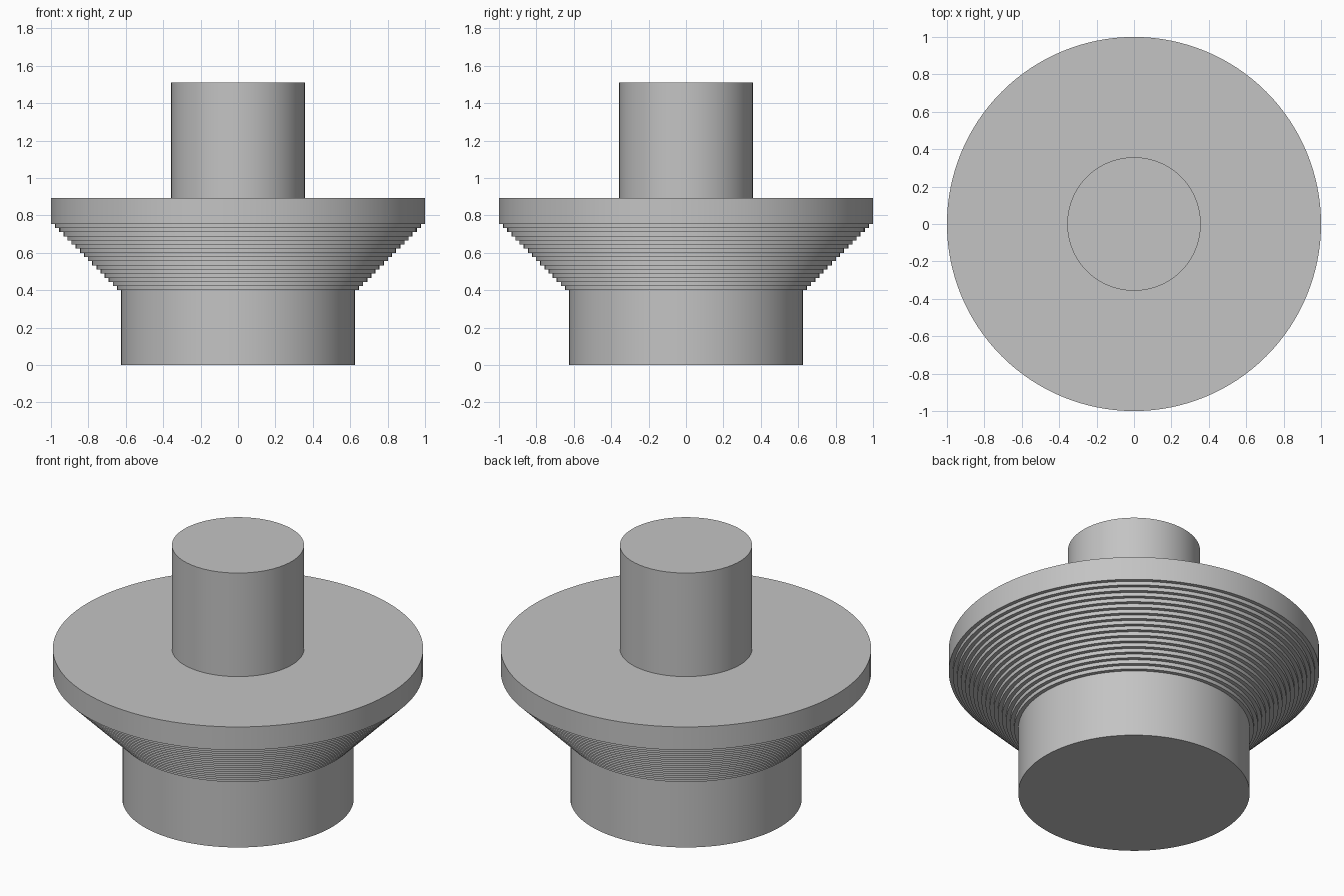
import bpy
import bmesh
import math

cube = bpy.data.objects.get("Cube")
if cube:
    bpy.data.objects.remove(cube, do_unlink=True)

SEGMENTS = 128

# Plain grey finish
grey = bpy.data.materials.new("plain_grey")
grey.use_nodes = True
colour = (0.55, 0.55, 0.55, 1)
grey.diffuse_color = colour
grey.node_tree.nodes["Principled BSDF"].inputs["Base Color"].default_value = colour


def lathe(name, profile):
    """Spin a (radius, height) profile, starting and ending on the axis, about z."""
    bm = bmesh.new()
    verts = [bm.verts.new((r, 0, z)) for r, z in profile]
    edges = [bm.edges.new(pair) for pair in zip(verts, verts[1:])]
    bmesh.ops.spin(bm, geom=verts + edges, cent=(0, 0, 0), axis=(0, 0, 1),
                   angle=math.tau, steps=SEGMENTS, use_merge=True)
    bmesh.ops.remove_doubles(bm, verts=bm.verts[:], dist=1e-5)
    bmesh.ops.recalc_face_normals(bm, faces=bm.faces[:])
    mesh = bpy.data.meshes.new(name)
    bm.to_mesh(mesh)
    bm.free()
    mesh.materials.append(grey)
    obj = bpy.data.objects.new(name, mesh)
    bpy.context.collection.objects.link(obj)
    bpy.ops.object.select_all(action="DESELECT")
    obj.select_set(True)
    bpy.context.view_layer.objects.active = obj
    bpy.ops.object.shade_smooth_by_angle(angle=math.radians(30))
    return obj


# Main dimensions
base_radius, base_top = 0.625, 0.4
rim_radius, rim_bottom, rim_top = 1.0, 0.755, 0.893
stem_radius, stem_top = 0.357, 1.51
step_count = 16

# Base, stepped flare, rim and stem as one turned outline
profile = [(0, 0), (base_radius, 0), (base_radius, base_top)]
rise = (rim_bottom - base_top) / step_count
spread = (rim_radius - base_radius) / (step_count + 1)
for i in range(step_count):
    radius = base_radius + spread * (i + 1)
    profile += [(radius, base_top + rise * i), (radius, base_top + rise * (i + 1))]
profile += [(rim_radius, rim_bottom), (rim_radius, rim_top),
            (stem_radius, rim_top), (stem_radius, stem_top), (0, stem_top)]
lathe("stepped_flange", profile)
